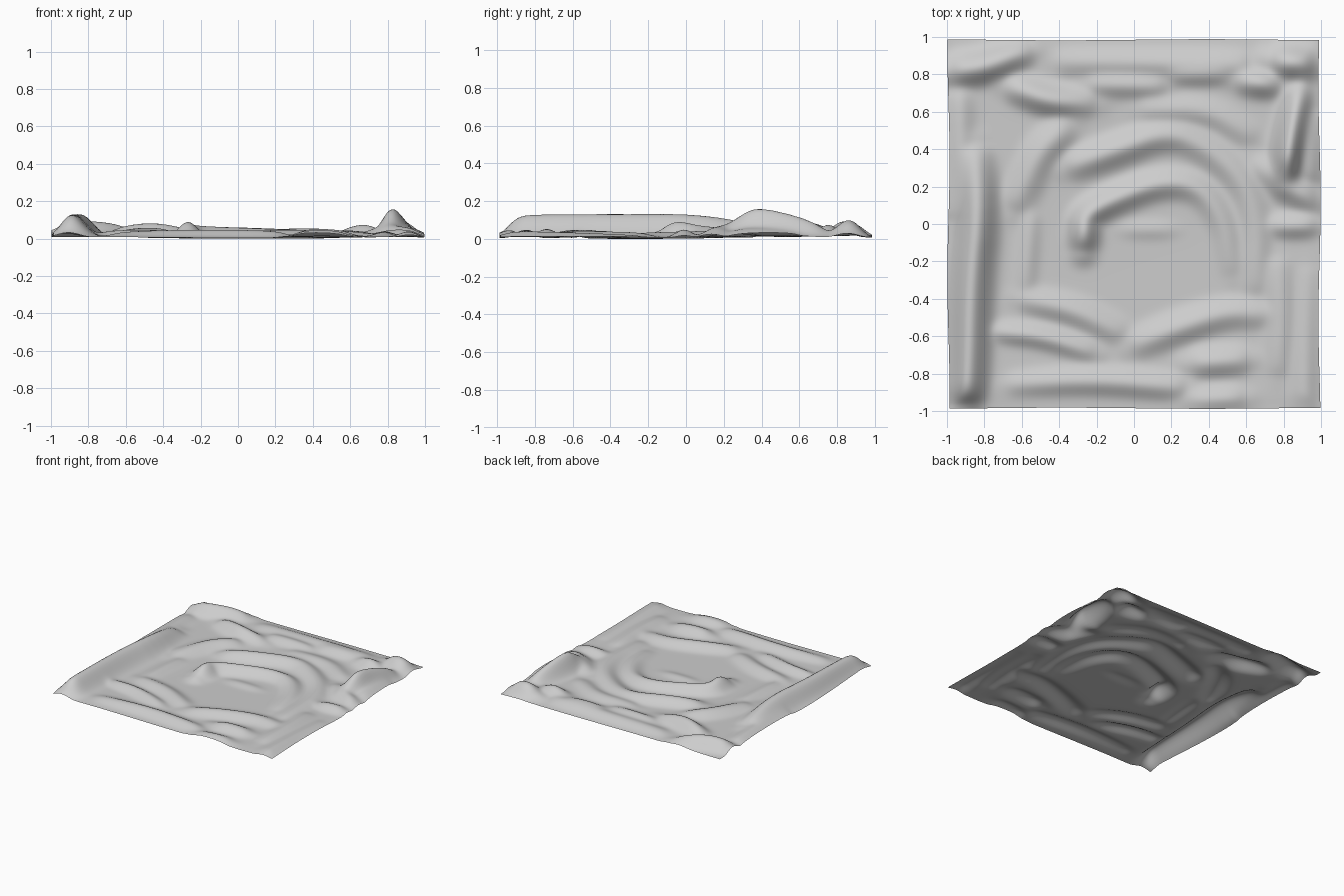
import bpy, bmesh, math

N = 130          # grid resolution
ridges = []      # each: (width, smooth polyline of (x, y, crest height))


def ridge(width, *pts):
    """Register a fold: fade its ends out and round its corners."""
    def fade(p, q):
        d = math.hypot(p[0] - q[0], p[1] - q[1])
        return (p[0] + (p[0] - q[0]) / d * 0.09, p[1] + (p[1] - q[1]) / d * 0.09, p[2] * 0.4)
    line = [fade(pts[0], pts[1]), *pts, fade(pts[-1], pts[-2])]
    for _ in range(2):
        new = [line[0]]
        for p, q in zip(line, line[1:]):
            new += [tuple(a * 0.75 + b * 0.25 for a, b in zip(p, q)),
                    tuple(a * 0.25 + b * 0.75 for a, b in zip(p, q))]
        line = new + [line[-1]]
    ridges.append((width, line))


# left hem fold, with the tapering back end
ridge(0.095, (-0.91, -0.90, 0.13), (-0.90, -0.80, 0.137), (-0.87, -0.3, 0.138), (-0.84, 0.05, 0.138), (-0.86, 0.35, 0.09))
ridge(0.09, (-0.96, 0.1, 0.06), (-0.95, 0.65, 0.06))
ridge(0.09, (-0.62, 0.15, 0.05), (-0.52, 0.38, 0.065), (-0.40, 0.50, 0.06))
ridge(0.06, (-0.58, -0.3, 0.035), (-0.56, 0.0, 0.035))
# back hem folds
ridge(0.085, (-0.98, 0.83, 0.085), (-0.80, 0.85, 0.105), (-0.62, 0.93, 0.08))
ridge(0.08, (-0.62, 0.73, 0.075), (-0.45, 0.67, 0.095), (-0.28, 0.66, 0.06))
ridge(0.08, (-0.35, 0.88, 0.045), (0.1, 0.87, 0.05), (0.55, 0.86, 0.055))
ridge(0.07, (-0.18, 0.76, 0.055), (0.10, 0.75, 0.055))
ridge(0.065, (0.25, 0.81, 0.055), (0.45, 0.81, 0.055))
ridge(0.08, (0.10, 0.62, 0.045), (0.40, 0.62, 0.045), (0.6, 0.5, 0.04))
ridge(0.075, (0.62, 0.77, 0.075), (0.71, 0.76, 0.085))
ridge(0.09, (0.82, 0.88, 0.11), (0.92, 0.87, 0.10))
# tall peak by the right hem
ridge(0.075, (0.82, 0.30, 0.14), (0.83, 0.38, 0.175), (0.855, 0.52, 0.15), (0.89, 0.68, 0.10))
ridge(0.08, (0.95, 0.30, 0.07), (0.97, 0.55, 0.06))
# centre hook and the arc above it
ridge(0.07, (-0.27, -0.06, 0.108), (-0.265, 0.05, 0.08), (-0.12, 0.13, 0.07), (0.15, 0.23, 0.06),
      (0.35, 0.20, 0.05), (0.48, 0.02, 0.045), (0.52, -0.2, 0.03))
ridge(0.08, (-0.30, 0.33, 0.06), (-0.10, 0.40, 0.07), (0.18, 0.50, 0.06), (0.38, 0.42, 0.05),
      (0.58, 0.25, 0.05), (0.66, 0.02, 0.045), (0.66, -0.3, 0.035))
ridge(0.05, (0.0, -0.03, 0.02), (0.15, -0.03, 0.02))
# right side folds
ridge(0.08, (0.70, 0.30, 0.05), (0.84, 0.19, 0.075), (0.95, 0.14, 0.06))
ridge(0.065, (0.80, -0.01, 0.055), (0.93, -0.01, 0.055))
ridge(0.08, (0.78, -0.25, 0.04), (0.80, -0.5, 0.045), (0.78, -0.75, 0.04))
ridge(0.08, (0.95, -0.3, 0.03), (0.92, -0.95, 0.05))
# front folds
ridge(0.07, (-0.55, -0.42, 0.045), (-0.32, -0.47, 0.05), (-0.12, -0.57, 0.04))
ridge(0.06, (-0.70, -0.59, 0.05), (-0.50, -0.61, 0.055), (-0.28, -0.68, 0.045))
ridge(0.075, (0.05, -0.64, 0.045), (0.25, -0.56, 0.055), (0.50, -0.48, 0.05), (0.68, -0.49, 0.04))
ridge(0.075, (0.38, -0.75, 0.06), (0.55, -0.74, 0.055))
ridge(0.07, (-0.62, -0.87, 0.045), (-0.2, -0.85, 0.055), (0.2, -0.88, 0.05))
ridge(0.08, (0.36, -0.97, 0.06), (0.52, -0.96, 0.06))


def ridge_height(x, y, width, pts):
    """Soft round fold following a polyline, with height varying along it."""
    best_d, best_h = 9.0, 0.0
    for (ax, ay, ah), (bx, by, bh) in zip(pts, pts[1:]):
        dx, dy = bx - ax, by - ay
        t = max(0.0, min(1.0, ((x - ax) * dx + (y - ay) * dy) / (dx * dx + dy * dy + 1e-9)))
        d = (x - ax - t * dx) ** 2 + (y - ay - t * dy) ** 2
        if d < best_d:
            best_d, best_h = d, ah + t * (bh - ah)
    return best_h * math.exp(-best_d / (width * width * 1.1))


def height(x, y):
    # smooth maximum of all folds above the floor level
    total = sum(ridge_height(x, y, w, p) ** 3 for w, p in ridges)
    r = min(1.0, math.hypot(x - 0.1, y + 0.25))
    return (total + (0.004 + 0.013 * r * r) ** 3) ** (1 / 3)


# crumpled cloth: a fine grid lifted along the folds
bm = bmesh.new()
bmesh.ops.create_grid(bm, x_segments=N, y_segments=N, size=1.0)
for v in bm.verts:
    x, y = v.co.x, v.co.y
    wob_x = 0.992 + 0.006 * math.sin(5 * y + (1 if x > 0 else 3))
    wob_y = 0.985 + 0.003 * math.sin(4 * x)
    # the hem droops slightly towards the ground
    droop = 1 - 0.3 * math.exp(-((1 - max(abs(x), abs(y))) / 0.05) ** 2)
    v.co = (x * wob_x, y * wob_y, height(x, y) * droop)
# relax creases, then rest the sheet on the ground
for _ in range(4):
    bmesh.ops.smooth_vert(bm, verts=[v for v in bm.verts if not v.is_boundary], factor=0.5,
                          use_axis_z=True)
low = min(v.co.z for v in bm.verts)
for v in bm.verts:
    v.co.z -= low
for f in bm.faces:
    f.smooth = True

mesh = bpy.data.meshes.new("crumpled_cloth")
bm.to_mesh(mesh)
bm.free()
cloth = bpy.data.objects.new("crumpled_cloth", mesh)
bpy.context.collection.objects.link(cloth)

grey = bpy.data.materials.new("light grey fabric")
grey.diffuse_color = (0.61, 0.61, 0.61, 1)
mesh.materials.append(grey)
